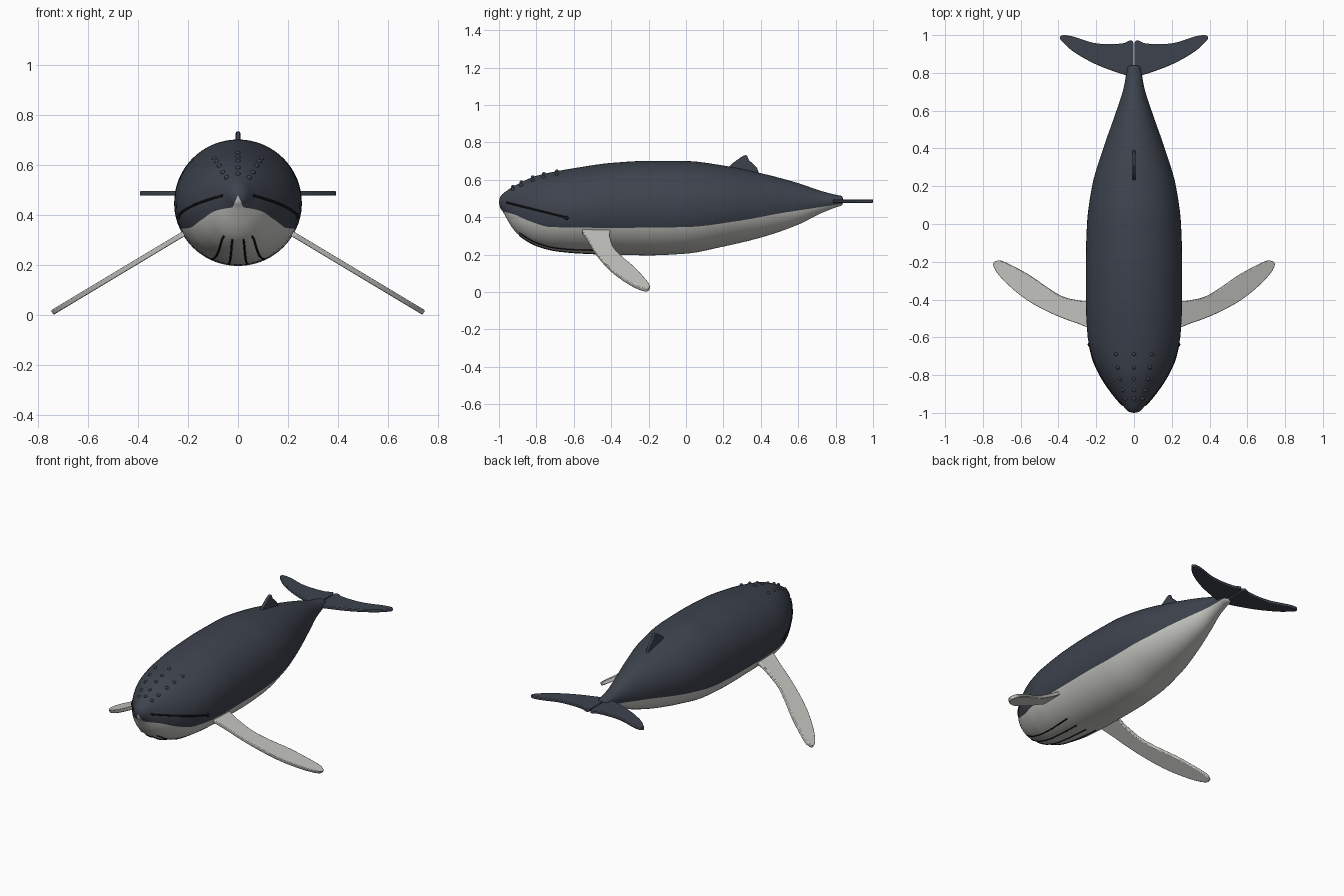
import bpy, bmesh, math
from mathutils import Vector

cube = bpy.data.objects.get("Cube")
if cube:
    bpy.data.objects.remove(cube, do_unlink=True)


def material(name, r, g, b):
    mat = bpy.data.materials.new(name)
    mat.use_nodes = True
    mat.diffuse_color = (r, g, b, 1)
    mat.node_tree.nodes["Principled BSDF"].inputs["Base Color"].default_value = (r, g, b, 1)
    return mat


slate = material("slate skin", .047, .056, .075)
pale = material("pale belly", .58, .58, .55)
black = material("black", .008, .008, .01)

# Body stations: y, top z, bottom z, half width
STATIONS = [
    (-1, .48, .479, .001), (-.995, .505, .452, .025), (-.98, .525, .43, .043),
    (-.96, .54, .395, .06), (-.93, .56, .345, .088), (-.89, .582, .3, .12),
    (-.8, .621, .247, .178), (-.7, .644, .22, .222), (-.58, .665, .208, .247),
    (-.4, .69, .2, .255), (-.2, .701, .196, .255), (0, .7, .205, .249),
    (.2, .676, .243, .222), (.4, .635, .291, .163), (.6, .582, .36, .093),
    (.72, .541, .42, .055), (.8, .52, .452, .04), (.835, .512, .465, .032),
    (.842, .487, .486, .001)]
# Height of the colour edge along the body
EDGE = [(-1, .435), (-.92, .415), (-.84, .38), (-.72, .347), (-.4, .343),
        (0, .347), (.28, .38), (.5, .42), (.77, .462), (.85, .475)]


def sample(table, y, col=1):
    """Smooth interpolation without overshoot."""
    last = len(table) - 1
    i = next((k for k in range(last) if y <= table[k + 1][0]), last - 1)

    def secant(k):
        return (table[k + 1][col] - table[k][col]) / (table[k + 1][0] - table[k][0])

    def slope(k):
        if k in (0, last):
            return secant(min(k, last - 1))
        a, b = secant(k - 1), secant(k)
        return 2 * a * b / (a + b) if a * b > 0 else 0

    step = table[i + 1][0] - table[i][0]
    t = (y - table[i][0]) / step
    rise = table[i + 1][col] - table[i][col]
    m, n = slope(i) * step, slope(i + 1) * step
    return table[i][col] + t * (m + t * (3 * rise - 2 * m - n + t * (m + n - 2 * rise)))


def section(y):
    top, bottom, width = (sample(STATIONS, y, c) for c in (1, 2, 3))
    return (top + bottom) / 2, (top - bottom) / 2, width


def side_point(y, z, side):
    mid, half, width = section(y)
    return Vector((side * width * math.sqrt(max(0, 1 - ((z - mid) / half) ** 2)), y, z))


def skin_point(x, y, up):
    mid, half, width = section(y)
    return Vector((x, y, mid + up * half * math.sqrt(max(0, 1 - (x / width) ** 2))))


def finish(name, bm, mats, angle=40):
    bmesh.ops.recalc_face_normals(bm, faces=bm.faces[:])
    mesh = bpy.data.meshes.new(name)
    bm.to_mesh(mesh)
    bm.free()
    for mat in mats:
        mesh.materials.append(mat)
    obj = bpy.data.objects.new(name, mesh)
    bpy.context.collection.objects.link(obj)
    bpy.ops.object.select_all(action='DESELECT')
    obj.select_set(True)
    bpy.context.view_layer.objects.active = obj
    bpy.ops.object.shade_smooth_by_angle(angle=math.radians(angle))
    return obj


def build_body(rings=110, n=40):
    bm = bmesh.new()
    loops = []
    for i in range(rings + 1):
        y = -1 + 1.842 * (1 - math.cos(math.pi * i / rings)) / 2
        mid, half, width = section(y)
        a = math.asin(max(-.9, min(.9, (sample(EDGE, y) - mid) / half)))
        back = [a + (math.pi - 2 * a) * j / n for j in range(n)]
        belly = [math.pi - a + (math.pi + 2 * a) * j / n for j in range(n)]
        loops.append([bm.verts.new((width * math.cos(t), y, mid + half * math.sin(t)))
                      for t in back + belly])
    for a, b in zip(loops, loops[1:]):
        for j in range(2 * n):
            k = (j + 1) % (2 * n)
            bm.faces.new((a[j], a[k], b[k], b[j])).material_index = int(j >= n)
    bm.faces.new(loops[0])
    bm.faces.new(loops[-1])
    finish("body", bm, [slate, pale], 60)


def rounded(points, steps=5):
    """Closed smooth outline through the points."""
    pts = [Vector(p) for p in points]
    out = []
    for i in range(len(pts)):
        a, b, c, d = (pts[(i + k) % len(pts)] for k in (-1, 0, 1, 2))
        for s in range(steps):
            t = s / steps
            out.append(b + .5 * t * (c - a + t * (2 * a - 5 * b + 4 * c - d
                                                  + t * (3 * (b - c) + d - a))))
    return out


def plate(name, outline, place, thick, mat):
    """Flat fin with softened rim; place maps outline points into space."""
    bm = bmesh.new()
    offset = Vector(thick) / 2
    pts = [Vector(place(p.x, p.y)) for p in outline]
    lower = [bm.verts.new(p - offset) for p in pts]
    upper = [bm.verts.new(p + offset) for p in pts]
    bm.faces.new(lower)
    bm.faces.new(upper)
    for i in range(len(pts)):
        k = (i + 1) % len(pts)
        bm.faces.new((lower[i], lower[k], upper[k], upper[i]))
    obj = finish(name, bm, [mat])
    bevel = obj.modifiers.new("soft rim", 'BEVEL')
    bevel.width = .004
    bevel.segments = 2
    bevel.limit_method = 'ANGLE'
    bevel.angle_limit = math.radians(50)


def line(name, points, radius):
    curve = bpy.data.curves.new(name, 'CURVE')
    curve.dimensions = '3D'
    curve.bevel_depth = radius
    curve.bevel_resolution = 2
    curve.use_fill_caps = True
    spline = curve.splines.new('POLY')
    spline.points.add(len(points) - 1)
    for p, co in zip(spline.points, points):
        p.co = (*co, 1)
    curve.materials.append(black)
    bpy.context.collection.objects.link(bpy.data.objects.new(name, curve))


def ball(name, centre, radius, mat):
    bm = bmesh.new()
    bmesh.ops.create_uvsphere(bm, u_segments=14, v_segments=8, radius=radius)
    bmesh.ops.translate(bm, verts=bm.verts[:], vec=centre)
    finish(name, bm, [mat], 60)


build_body()

# Outlines as x, y from above
FLIPPER = [(.2, -.55), (.3, -.525), (.43, -.475), (.56, -.405), (.66, -.325), (.72, -.26),
           (.742, -.215), (.728, -.197), (.69, -.2), (.56, -.268), (.46, -.337),
           (.375, -.386), (.28, -.407), (.2, -.42)]
FLUKE = [(.004, .785), (.05, .79), (.19, .84), (.31, .905), (.375, .96), (.392, .985),
         (.376, 1), (.32, .992), (.22, .96), (.13, .952), (.06, .956), (.004, .962)]
ts = [i / 24 for i in range(25)]
for side, word in ((1, "left"), (-1, "right")):
    plate(word + "_flipper", rounded(FLIPPER),
          lambda x, y: (side * x, y, .335 - (x - .2) * .6),
          (side * .011, 0, .018), pale)
    plate(word + "_fluke", [Vector((max(p.x, .003), min(p.y, 1))) for p in rounded(FLUKE)],
          lambda x, y: (side * x, y, .486), (0, 0, .018), slate)
    # Mouth, eye and throat grooves
    line(word + "_mouth", [side_point(-.96 + .32 * t, .478 - .08 * t, side) for t in ts], .005)
    ball(word + "_eye", side_point(-.638, .396, side), .011, black)
    for i, (front, rear) in enumerate(((.022, .036), (.055, .105))):
        line(f"{word}_groove_{i}",
             [skin_point(side * (front + (rear - front) * t ** .6), -.89 + .42 * t, -1)
              for t in ts], .004)

# Dorsal fin, outlined as y, z
DORSAL = [(.22, .64), (.235, .675), (.265, .7), (.305, .727), (.325, .73),
          (.337, .705), (.365, .68), (.383, .655), (.38, .61), (.25, .61)]
plate("dorsal_fin", rounded(DORSAL, 3), lambda y, z: (0, y, z), (.018, 0, 0), slate)

# Three rows of head bumps
for row in (-1, 0, 1):
    for i, (y, x) in enumerate(((-.69, .095), (-.76, .085), (-.82, .074),
                                (-.88, .06), (-.925, .045))):
        ball(f"head_bump_{row + 1}_{i}", skin_point(row * x, y, 1), .01, slate)
